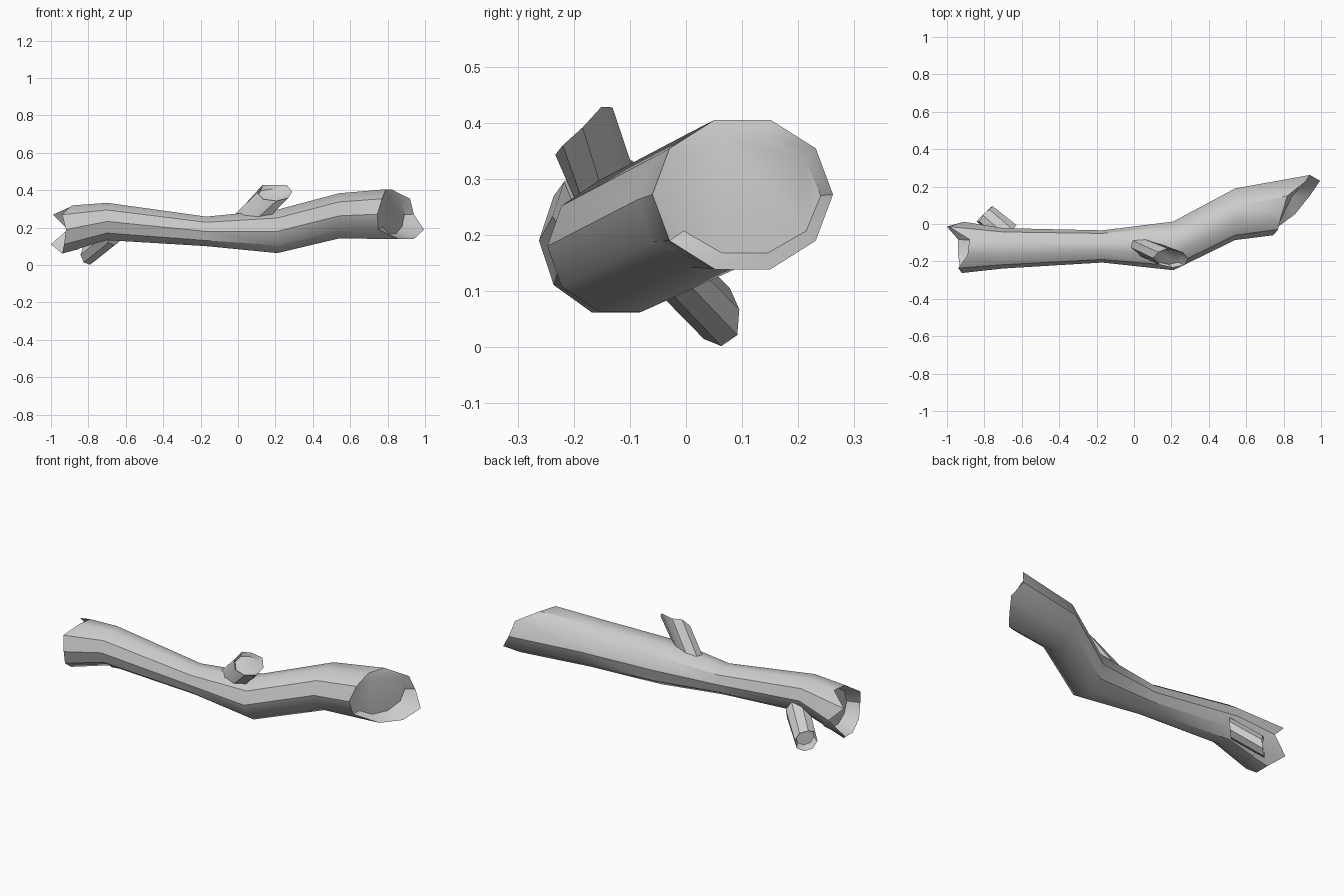
import bpy, bmesh, math
from mathutils import Vector as V

if "Cube" in bpy.data.objects:
    bpy.data.objects.remove(bpy.data.objects["Cube"])

SIDES = 10


def ring(c, u, v, n=SIDES, push=None, axis=V((1, 0, 0))):
    """Ellipse of points round c; push shifts each point along axis."""
    pts = []
    for i in range(n):
        a = 2 * math.pi * i / n
        p = V(c) + V(u) * math.cos(a) + V(v) * math.sin(a)
        pts.append(p + axis * (push[i] if push else 0))
    return pts


def skin(name, rings):
    """Join the rings into a closed tube and cap both ends."""
    bm = bmesh.new()
    loops = [[bm.verts.new(p) for p in r] for r in rings]
    n = len(loops[0])
    for a, b in zip(loops, loops[1:]):
        for i in range(n):
            j = (i + 1) % n
            bm.faces.new((a[i], a[j], b[j], b[i]))
    bm.faces.new(loops[0][::-1])
    bm.faces.new(loops[-1])
    bmesh.ops.recalc_face_normals(bm, faces=bm.faces)
    me = bpy.data.meshes.new(name)
    bm.to_mesh(me)
    bm.free()
    ob = bpy.data.objects.new(name, me)
    bpy.context.collection.objects.link(ob)
    bpy.ops.object.select_all(action='DESELECT')
    ob.select_set(True)
    bpy.context.view_layer.objects.active = ob
    bpy.ops.object.shade_smooth_by_angle(angle=math.radians(35))
    return ob


# Log: recessed left cut, jagged rim, bends, jagged rim, recessed right cut
left_x = [-.91, -.99, -.88, -.89, -.94, -.92, -.93, -.94, -.94, -1.0]
right_x = [.94, .92, .82, .79, .77, .745, .75, .86, .94, .995]
bends = [(-.70, -.13, .233, .108, .105), (-.17, -.12, .18, .086, .083),
         (.21, -.117, .18, .13, .122), (.54, .052, .263, .138, .127)]
rings = [ring((-.85, -.125, .19), (0, .115, 0), (0, 0, .11)),
         ring((0, -.125, .19), (0, .137, 0), (0, 0, .135), push=left_x)]
rings += [ring((x, y, z), (0, ry, 0), (0, 0, rz)) for x, y, z, ry, rz in bends]
rings += [ring((0, .101, .272), (0, .161, 0), (0, 0, .14), push=right_x),
          ring((.825, .105, .27), (.065, .135, 0), (0, 0, .107))]
skin("log", rings)


def branch(name, base, tip, bu, bv, tu, tv, jag):
    """Short broken stub with a slanted hollow end."""
    axis = (V(tip) - V(base)).normalized()
    inner = V(tip) - axis * .025
    skin(name, [ring(base, bu, bv, 8),
                ring(tip, tu, tv, 8, jag, axis),
                ring(inner, V(tu) * .8, V(tv) * .8, 8)])


# Upper stub, leaning right and forward
branch("upper_branch", (.05, -.125, .235), (.195, -.183, .388),
       (.068, 0, -.035), (-.01, .05, .025), (.092, 0, .0), (-.01, .05, .045),
       [.005, .012, -.008, .012, 0, -.005, .0, .005])

# Lower stub, leaning left, back and down
branch("lower_branch", (-.67, -.05, .165), (-.797, .053, .062),
       (.042, .044, .005), (-.01, -.015, .06), (.042, .042, .005), (-.005, -.01, .06),
       [0, .005, .01, -.005, .005, .003, 0, .003])
